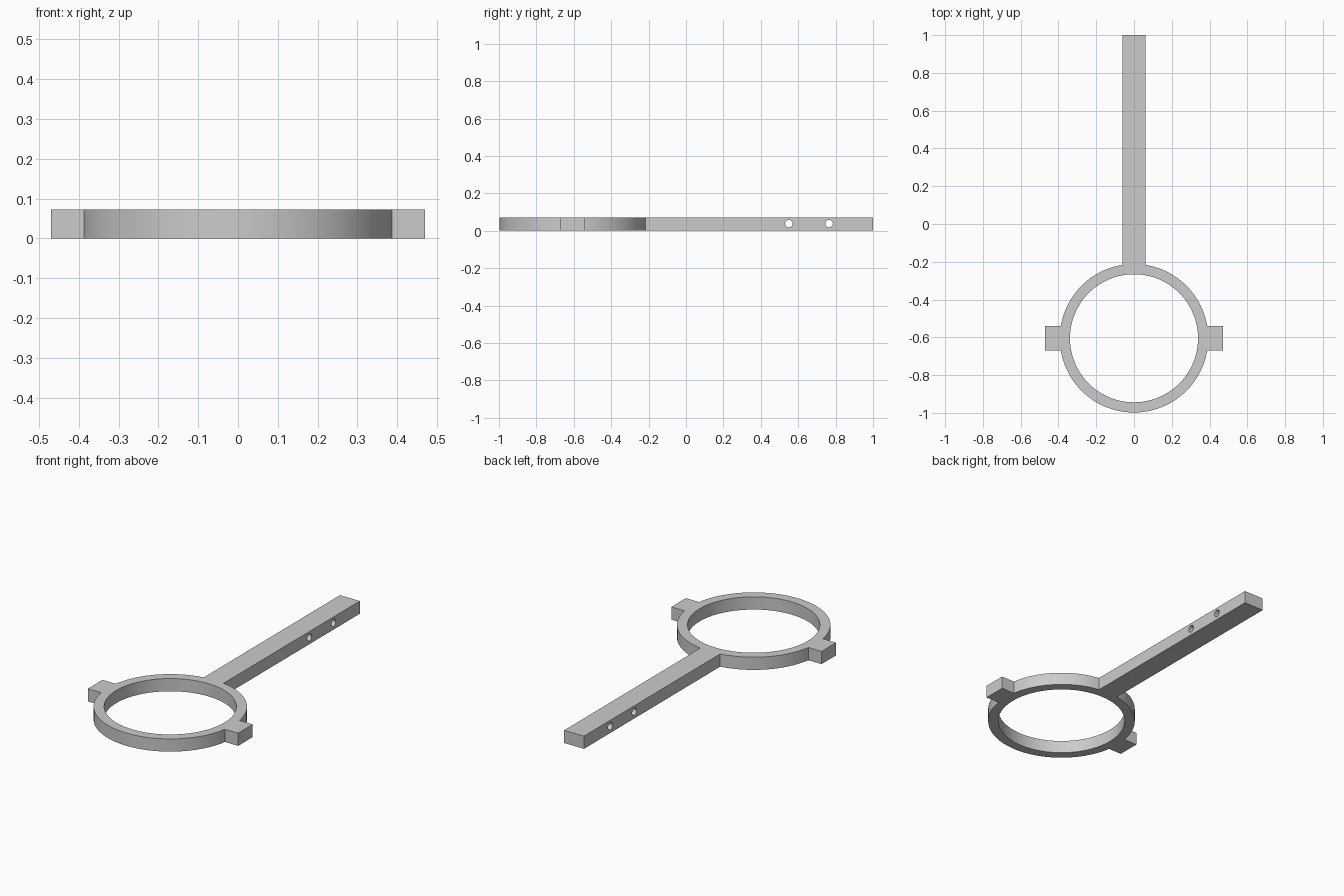
import bpy, bmesh
from math import sin, cos, pi, asin, acos

if "Cube" in bpy.data.objects:
    bpy.data.objects.remove(bpy.data.objects["Cube"])

CY, R_OUT, R_IN, H = -0.605, 0.393, 0.339, 0.072
BAR, TAB, TAB_X = 0.062, 0.065, 0.47


def arc(r, a0, a1, n):
    return [(r * cos(a0 + (a1 - a0) * i / n), CY + r * sin(a0 + (a1 - a0) * i / n))
            for i in range(n + 1)]


# right half of the outline: lower arc, side tab, upper arc, handle end
t = asin(TAB / R_OUT)
half = arc(R_OUT, -pi / 2, -t, 32)
half += [(TAB_X, CY - TAB), (TAB_X, CY + TAB)]
half += arc(R_OUT, t, acos(BAR / R_OUT), 28)
half += [(BAR, 1.0)]
outline = half + [(-x, y) for x, y in reversed(half[1:])]
hole = arc(R_IN, 0, 2 * pi, 96)[:-1]

# fill between outline and hole, then extrude to thickness
bm = bmesh.new()
for loop in (outline, hole):
    vs = [bm.verts.new((x, y, 0)) for x, y in loop]
    for i, v in enumerate(vs):
        bm.edges.new((v, vs[(i + 1) % len(vs)]))
bmesh.ops.triangle_fill(bm, use_beauty=True, use_dissolve=False, edges=bm.edges[:])
ext = bmesh.ops.extrude_face_region(bm, geom=bm.faces[:])
bmesh.ops.translate(bm, vec=(0, 0, H),
                    verts=[g for g in ext["geom"] if isinstance(g, bmesh.types.BMVert)])
bmesh.ops.recalc_face_normals(bm, faces=bm.faces[:])
me = bpy.data.meshes.new("ring_with_handle")
bm.to_mesh(me)
bm.free()
body = bpy.data.objects.new("ring_with_handle", me)
bpy.context.collection.objects.link(body)

# two cross holes through the handle
for i, y in enumerate((0.55, 0.765)):
    bpy.ops.mesh.primitive_cylinder_add(vertices=32, radius=0.02, depth=0.4,
                                        location=(0, y, 0.038), rotation=(0, pi / 2, 0))
    cutter = bpy.context.object
    cutter.name = f"pin_hole_cutter_{i + 1}"
    bpy.context.view_layer.objects.active = body
    mod = body.modifiers.new("pin_hole", 'BOOLEAN')
    mod.operation, mod.solver, mod.object = 'DIFFERENCE', 'EXACT', cutter
    bpy.ops.object.modifier_apply(modifier=mod.name)
    bpy.data.objects.remove(cutter, do_unlink=True)

bpy.ops.object.select_all(action='DESELECT')
body.select_set(True)
bpy.context.view_layer.objects.active = body
bpy.ops.object.shade_smooth_by_angle(angle=0.5)
